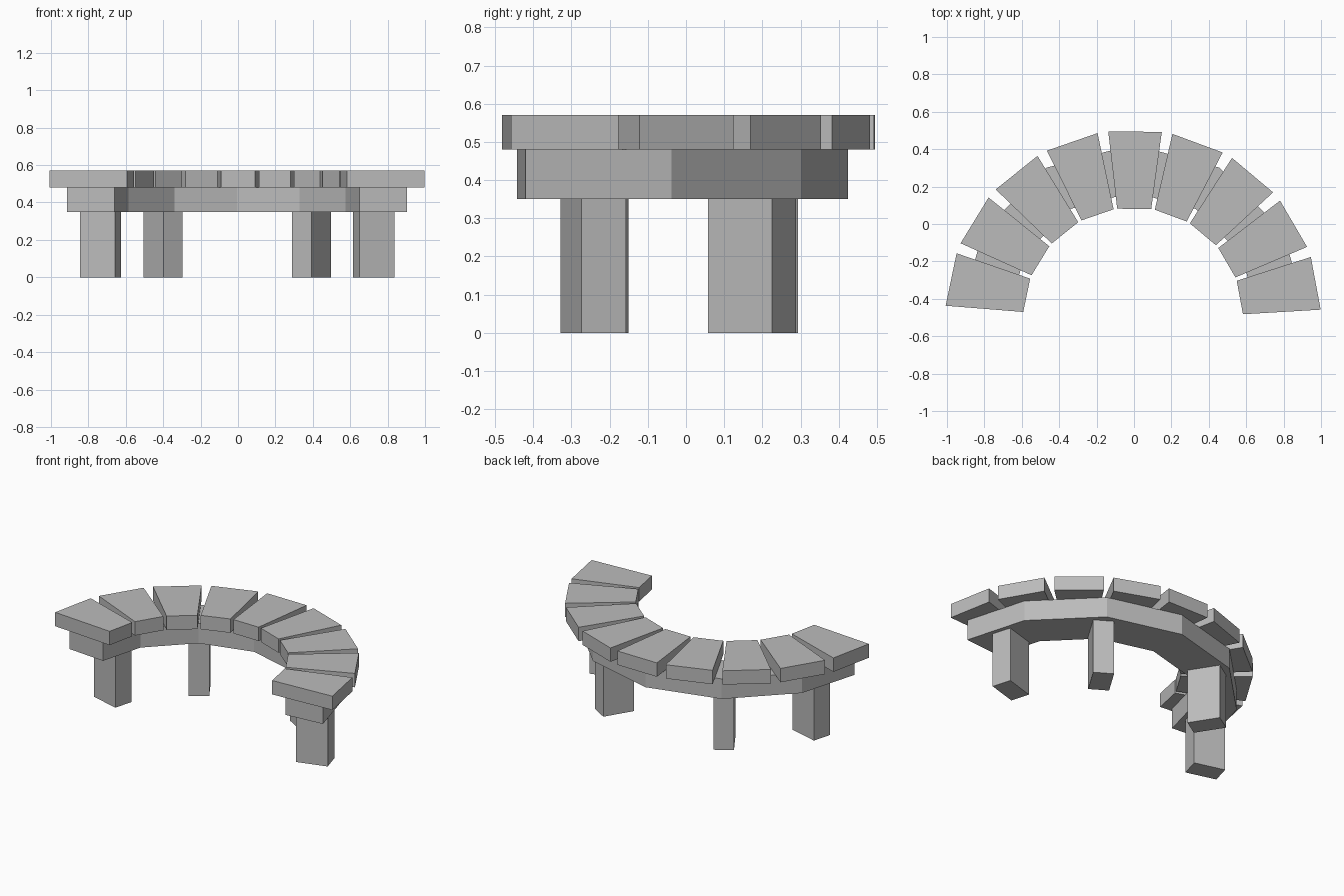
import bpy
import bmesh
from math import sin, cos, radians

cube = bpy.data.objects.get("Cube")
if cube:
    bpy.data.objects.remove(cube, do_unlink=True)

CX, CY = -0.005, -0.5        # centre of the bench's arc

stone = bpy.data.materials.new("grey_stone")
stone.use_nodes = True
stone.diffuse_color = (0.5, 0.5, 0.5, 1)
stone.node_tree.nodes["Principled BSDF"].inputs["Base Color"].default_value = (0.5, 0.5, 0.5, 1)


def polar(radius, degrees):
    a = radians(degrees)
    return CX + radius * cos(a), CY + radius * sin(a)


def prism(name, outline, bottom, top):
    """Extrude a flat outline from bottom to top."""
    bm = bmesh.new()
    base = bm.faces.new([bm.verts.new((x, y, bottom)) for x, y in outline])
    grown = bmesh.ops.extrude_face_region(bm, geom=[base], use_keep_orig=True)
    verts = [g for g in grown["geom"] if isinstance(g, bmesh.types.BMVert)]
    bmesh.ops.translate(bm, verts=verts, vec=(0, 0, top - bottom))
    bmesh.ops.recalc_face_normals(bm, faces=bm.faces)
    mesh = bpy.data.meshes.new(name)
    bm.to_mesh(mesh)
    bm.free()
    mesh.materials.append(stone)
    obj = bpy.data.objects.new(name, mesh)
    bpy.context.collection.objects.link(obj)
    return obj


# Nine wedge-shaped seat slabs
for i in range(9):
    a = 10.6 + 19.7 * i
    outline = [polar(1.004, a - 8.2), polar(1.004, a + 8.2),
               polar(0.588, a + 8.9), polar(0.588, a - 8.9)]
    prism(f"seat_slab_{i + 1}", outline, 0.48, 0.57)

# Faceted support beam, its ends cut short of the half circle
bends = [30 * k for k in range(1, 6)]
outer = [polar(0.913, 5)] + [polar(0.925, a) for a in bends] + [polar(0.913, 175)]
inner = [polar(0.657, 5)] + [polar(0.67, a) for a in bends] + [polar(0.657, 175)]
prism("support_beam", outer + inner[::-1], 0.35, 0.48)


# Four block legs turned to the arc
def leg(name, x, y, degrees):
    c, s = cos(radians(degrees)), sin(radians(degrees))
    corners = [(-1, -1), (1, -1), (1, 1), (-1, 1)]
    outline = [(x + 0.098 * u * c - 0.061 * v * s,
                y + 0.098 * u * s + 0.061 * v * c) for u, v in corners]
    prism(name, outline, 0, 0.35)


leg("front_leg_left", 0.725, -0.243, 16.5)
leg("back_leg_left", 0.393, 0.173, 58.5)
leg("front_leg_right", -0.735, -0.235, 180 - 15.5)
leg("back_leg_right", -0.4, 0.178, 180 - 57.5)
